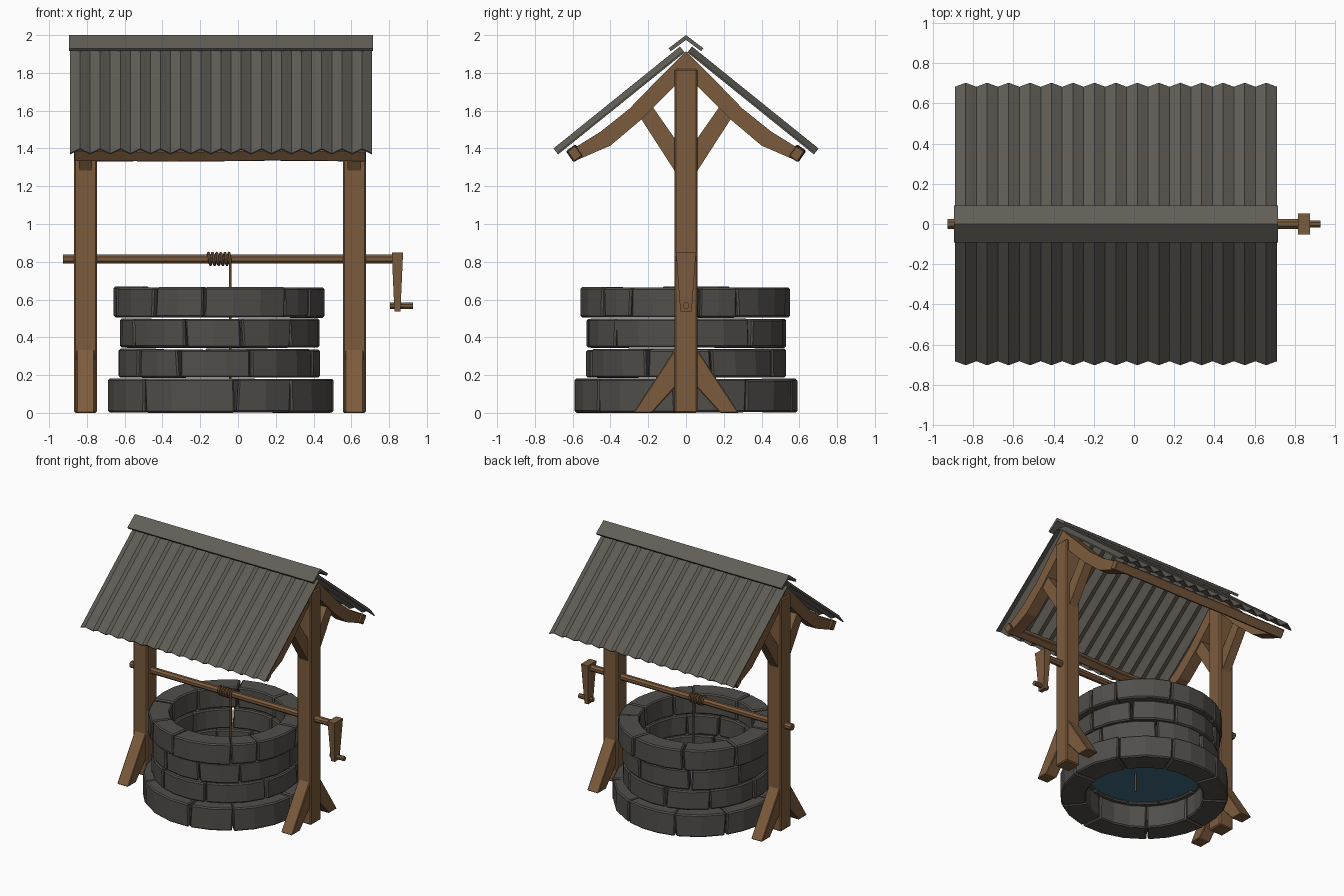
import bpy, bmesh, math, random
from mathutils import Vector

if "Cube" in bpy.data.objects:
    bpy.data.objects.remove(bpy.data.objects["Cube"])
random.seed(4)

CX = -0.095            # centre of the well and of both posts
POSTS = (-0.807, 0.616)


def material(name, rgb):
    m = bpy.data.materials.new(name)
    m.diffuse_color = (*rgb, 1)
    m.use_nodes = True
    m.node_tree.nodes["Principled BSDF"].inputs["Base Color"].default_value = m.diffuse_color
    return m


WOOD = material("brown_wood", (0.2, 0.105, 0.047))
STONE = material("dark_stone", (0.082, 0.077, 0.069))
ROOF = material("grey_roof", (0.122, 0.113, 0.096))
ROPE = material("dark_rope", (0.12, 0.062, 0.028))
WATER = material("blue_water", (0.05, 0.15, 0.22))


def finish(name, bm, mat, bevel=0.0):
    bmesh.ops.recalc_face_normals(bm, faces=bm.faces)
    me = bpy.data.meshes.new(name)
    bm.to_mesh(me)
    bm.free()
    me.materials.append(mat)
    ob = bpy.data.objects.new(name, me)
    bpy.context.collection.objects.link(ob)
    if bevel:
        b = ob.modifiers.new("bevel", 'BEVEL')
        b.width, b.segments, b.limit_method = bevel, 1, 'ANGLE'
        b.angle_limit = math.radians(40)
    return ob


def prism(name, profile, x0, x1, mat, bevel=0.0, cuts=0, wobble=0.0):
    """Extrude a (y, z) profile along x, with optional hand-hewn wobble."""
    bm = bmesh.new()
    n = len(profile)
    rows = []
    for k in range(cuts + 2):
        dy, dz = (random.uniform(-wobble, wobble) for _ in range(2))
        x = x0 + (x1 - x0) * k / (cuts + 1)
        rows.append([bm.verts.new((x, y + dy, z + dz)) for y, z in profile])
    for a, b in zip(rows, rows[1:]):
        for i in range(n):
            bm.faces.new((a[i], a[(i + 1) % n], b[(i + 1) % n], b[i]))
    bm.faces.new(rows[0])
    bm.faces.new(rows[-1])
    return finish(name, bm, mat, bevel)


def rod(name, x0, x1, z, r, sides, mat, bevel=0.0):
    prof = [(r * math.cos(2 * math.pi * (i + .5) / sides),
             z + r * math.sin(2 * math.pi * (i + .5) / sides)) for i in range(sides)]
    return prism(name, prof, x0, x1, mat, bevel)


# Stone courses: each block is a short arc between two joint angles
def course(name, z0, z1, r_in, r_out, joints):
    bm = bmesh.new()
    for a, b in zip(joints, joints[1:] + [joints[0] + 360]):
        gap = math.degrees(0.005 / r_out)
        a, b = a + gap, b - gap
        n = max(2, round((b - a) / 15))
        ro = r_out + random.uniform(-0.008, 0.004)
        lean = [random.uniform(-1.2, 1.2) for _ in range(2)]
        lo, hi = z0 + random.uniform(0, 0.004), z1 - random.uniform(0, 0.007)
        rows = []
        for k in range(n + 1):
            t = k / n
            row = []
            for r, z, top in ((r_in, lo, 0), (ro, lo, 0), (ro, hi, 1), (r_in, hi, 1)):
                s = lean[0] * (1 - t) + lean[1] * t
                ang = math.radians(a + (b - a) * t + (s if top else 0))
                row.append(bm.verts.new((CX + r * math.sin(ang), -r * math.cos(ang), z)))
            rows.append(row)
        for p, q in zip(rows, rows[1:]):
            for i in range(4):
                bm.faces.new((p[i], p[(i + 1) % 4], q[(i + 1) % 4], q[i]))
        bm.faces.new(rows[0])
        bm.faces.new(rows[-1])
    return finish(name, bm, STONE, 0.009)


course("stone_course_base", 0, 0.182, 0.42, 0.6, [-42, 8, 39, 85, 122, 160, 200, 235, 275])
course("stone_course_lower", 0.185, 0.341, 0.405, 0.535, [-54, -24, 18, 67, 105, 150, 190, 225, 265])
course("stone_course_upper", 0.343, 0.5, 0.405, 0.535, [-59, -20, 13, 45, 95, 130, 165, 210, 250])
course("stone_course_rim", 0.502, 0.669, 0.41, 0.56, [-39, -9, 38, 58, 97, 119, 160, 205, 245, 285])

# Water surface inside the well
bm = bmesh.new()
bmesh.ops.create_circle(bm, cap_ends=True, segments=32, radius=0.415)
bmesh.ops.translate(bm, verts=bm.verts, vec=(CX, 0, 0.2))
finish("water", bm, WATER)

# Two timber frames: post, curved rafter pair, upper and lower braces
top_edge = [(0, 1.915), (.14, 1.775), (.3, 1.61), (.45, 1.49), (.62, 1.385)]
low_edge = [(.585, 1.335), (.40, 1.415), (.24, 1.55), (.1, 1.69), (0, 1.79)]
half = top_edge + low_edge
for side, x in zip(("left", "right"), POSTS):
    w = 0.061
    prism(side + "_post", [(-w, 0), (w, 0), (w, 1.82), (-w, 1.82)], x - w, x + w, WOOD, 0.008)
    for end, s in (("front", -1), ("back", 1)):
        tag = f"{side}_{end}_"
        prism(tag + "rafter", [(s * y, z) for y, z in half], x - .045, x + .045, WOOD)
        prism(tag + "upper_brace", [(s * y, z) for y, z in
              ((.04, 1.25), (.04, 1.425), (.18, 1.625), (.24, 1.56))], x - .035, x + .035, WOOD)
        prism(tag + "foot_brace", [(s * y, z) for y, z in
              ((.28, 0), (.18, 0), (.04, .155), (.04, .365))], x - .048, x + .048, WOOD, 0.005)

# Roof: eave beams, corrugated sheets and ridge cap
for end, s in (("front", -1), ("back", 1)):
    prism(end + "_eave_beam", [(s * y, z) for y, z in
          ((.632, 1.387), (.593, 1.33), (.548, 1.362), (.587, 1.418))],
          -0.868, 0.677, WOOD, 0.005, cuts=5, wobble=0.004)
    bm = bmesh.new()
    slope = Vector((0, s * 0.67, -0.54))
    normal = Vector((0, s * 0.627, 0.779))
    eave = Vector((0, s * 0.692, 1.387))
    cols = []
    for i in range(31):
        off = normal * (0.016 if i % 2 else -0.016) + Vector((-0.89 + 1.6 * i / 30, 0, 0))
        cols.append([bm.verts.new(eave - slope * t + off + normal * d)
                     for t, d in ((0, 0), (1, 0), (1, -.008), (0, -.008))])
    for a, b in zip(cols, cols[1:]):
        for i in range(4):
            bm.faces.new((a[i], a[(i + 1) % 4], b[(i + 1) % 4], b[i]))
    bm.faces.new(cols[0])
    bm.faces.new(cols[-1])
    finish(end + "_roof_sheet", bm, ROOF)
prism("ridge_cap", [(-.092, 1.93), (0, 2.0), (.092, 1.93), (.08, 1.915), (0, 1.975), (-.08, 1.915)],
      -0.895, 0.716, ROOF)

# Windlass with tapered crank arm and handle
rod("windlass_axle", -0.926, 0.84, 0.815, 0.026, 8, WOOD)
bm = bmesh.new()
bmesh.ops.create_cube(bm, size=1)
for v in bm.verts:
    up = v.co.z > 0
    v.co = (0.844 + v.co.x * (0.06 if up else 0.032),
            v.co.y * (0.106 if up else 0.06), 0.85 if up else 0.536)
finish("crank_arm", bm, WOOD)
rod("crank_handle", 0.804, 0.926, 0.567, 0.018, 8, WOOD)

# Rope wound on the axle, then hanging into the water
turns, steps = 5.5, 12
pts = []
for i in range(int(turns * steps) + 1):
    a = 2 * math.pi * i / steps
    pts.append((-0.162 + 0.12 * i / (turns * steps), 0.031 * math.cos(a), 0.815 + 0.031 * math.sin(a)))
pts.append((-0.042, -0.031, 0.05))
cu = bpy.data.curves.new("rope", 'CURVE')
cu.dimensions, cu.bevel_depth, cu.bevel_resolution = '3D', 0.0075, 1
cu.use_fill_caps = True
sp = cu.splines.new('POLY')
sp.points.add(len(pts) - 1)
for p, co in zip(sp.points, pts):
    p.co = (*co, 1)
cu.materials.append(ROPE)
rope = bpy.data.objects.new("rope", cu)
bpy.context.collection.objects.link(rope)
